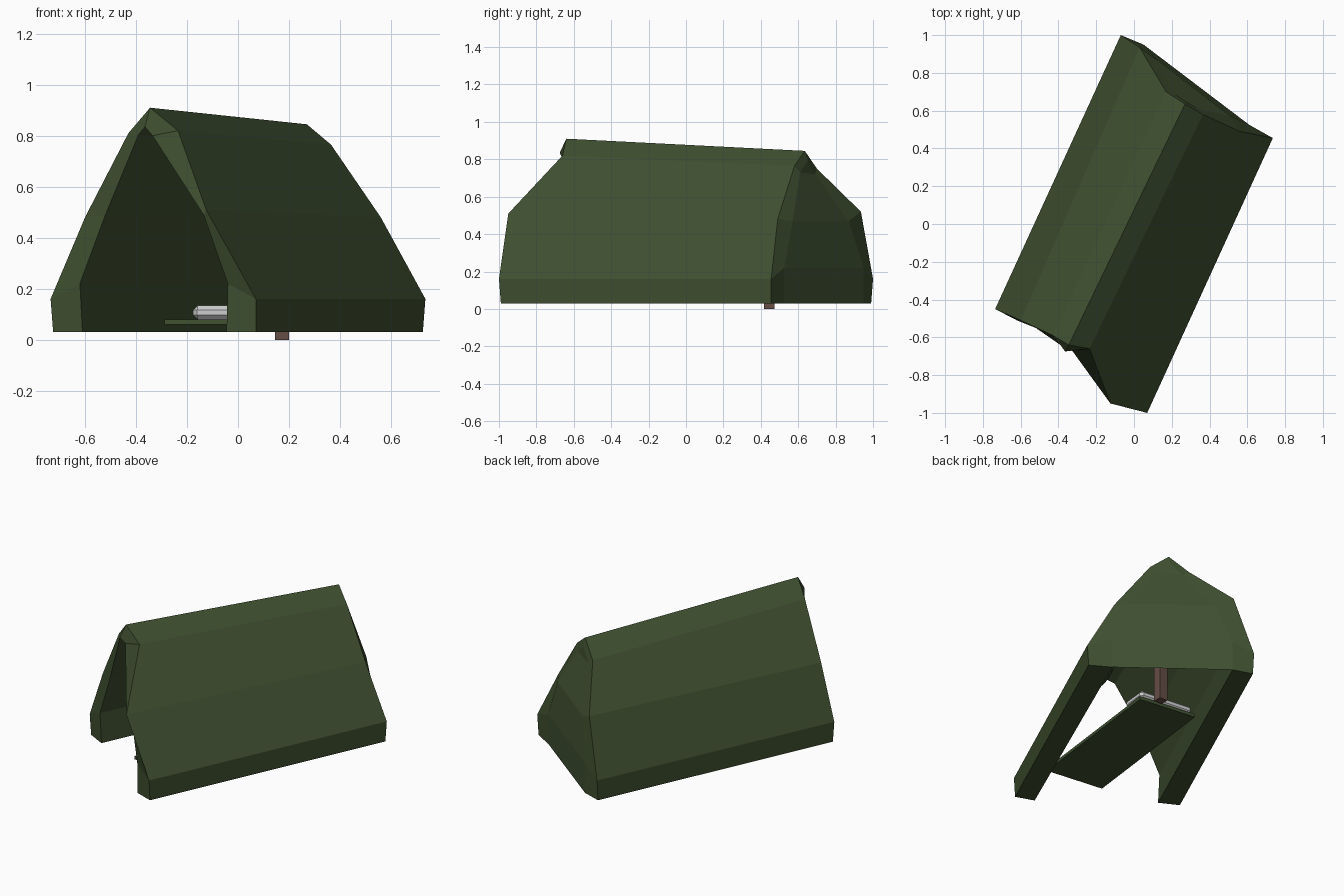
import bpy, bmesh
from mathutils import Vector, Matrix
from math import radians

if "Cube" in bpy.data.objects:
    bpy.data.objects.remove(bpy.data.objects["Cube"])


def material(name, rgb):
    m = bpy.data.materials.new(name)
    m.diffuse_color = (*rgb, 1)
    m.use_nodes = True
    m.node_tree.nodes["Principled BSDF"].inputs["Base Color"].default_value = m.diffuse_color
    return m


def finish(name, bm, mat=None):
    bmesh.ops.recalc_face_normals(bm, faces=bm.faces)
    me = bpy.data.meshes.new(name)
    bm.to_mesh(me)
    bm.free()
    ob = bpy.data.objects.new(name, me)
    bpy.context.collection.objects.link(ob)
    if mat:
        me.materials.append(mat)
    return ob


def box(name, size, loc, turn=0, mat=None, bevel=0):
    bm = bmesh.new()
    bmesh.ops.create_cube(bm, size=1)
    bmesh.ops.scale(bm, vec=size, verts=bm.verts)
    if bevel:
        bmesh.ops.bevel(bm, geom=bm.edges[:], offset=bevel, segments=1, affect='EDGES')
    bm.transform(Matrix.Translation(loc) @ Matrix.Rotation(radians(turn), 4, 'Z'))
    return finish(name, bm, mat)


green = material("canvas_green", (0.05, 0.08, 0.03))
brown = material("pole_brown", (0.13, 0.075, 0.06))

# Tent profiles: left base, over the ridge, to right base
outer_front = [(-.725, -.45, .03), (-.735, -.45, .16), (-.60, -.51, .48), (-.43, -.59, .81),
               (-.345, -.64, .91), (-.235, -.66, .82), (-.125, -.95, .51), (.07, -1, .16), (.07, -.99, .03)]
inner_front = [(-.61, -.51, .03), (-.62, -.51, .22), (-.52, -.55, .49), (-.39, -.64, .805),
               (-.365, -.675, .835), (-.335, -.66, .80), (-.135, -.89, .49), (-.04, -.96, .22), (-.045, -.95, .03)]
outer_back = [(-.07, .99, .03), (-.07, 1, .16), (.03, .935, .52), (.17, .70, .75),
              (.27, .635, .845), (.365, .58, .765), (.56, .49, .48), (.735, .455, .16), (.725, .455, .03)]
inner_back = [(.05, .95, .03), (.05, .95, .22), (.12, .87, .47), (.21, .69, .72),
              (.27, .65, .79), (.34, .61, .73), (.51, .57, .47), (.61, .525, .22), (.605, .525, .03)]

# Canvas shell: outer roof, front rim, lining, back rim
bm = bmesh.new()
rings = [[bm.verts.new(p) for p in ring]
         for ring in (outer_front, outer_back, inner_back, inner_front)]
for k in range(4):
    a, b = rings[k], rings[(k + 1) % 4]
    for i in range(8):
        bm.faces.new((a[i], a[i + 1], b[i + 1], b[i]))
for i in (0, 8):
    bm.faces.new([r[i] for r in rings])
finish("tent_canvas", bm, green)

# Closed back panel
bm = bmesh.new()
v = [bm.verts.new(p) for p in inner_back]
for i in range(3):
    bm.faces.new((v[i], v[i + 1], v[7 - i], v[8 - i]))
bm.faces.new((v[3], v[4], v[5]))
finish("back_panel", bm, green)

# Tent pole
box("tent_pole", (.055, .055, .8), (.172, .445, .4), mat=brown)

# Sleeping mat and pillow
box("sleeping_mat", (.38, .99, .02), (-.04, -.165, .07), -7, green)
box("pillow", (.36, .17, .055), (.01, .235, .1075), -6, None, .018)
